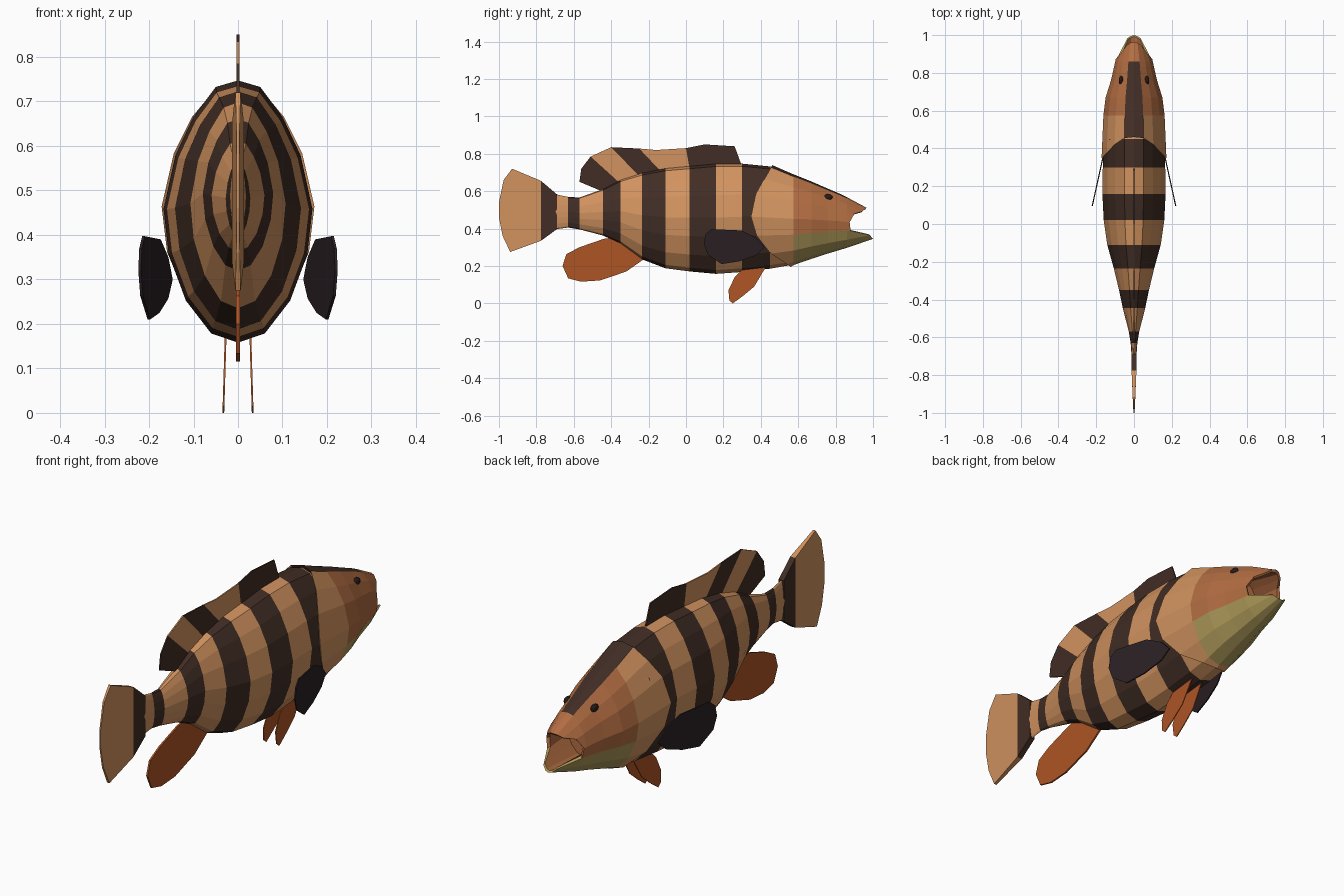
import bpy, bmesh, math

if "Cube" in bpy.data.objects:
    bpy.data.objects.remove(bpy.data.objects["Cube"])

COLORS = {
    "tan": (0.64, 0.29, 0.115),
    "dark_brown": (0.052, 0.026, 0.018),
    "face_brown": (0.45, 0.155, 0.055),
    "jaw_yellow": (0.42, 0.32, 0.10),
    "fin_orange": (0.42, 0.09, 0.018),
    "fin_black": (0.024, 0.015, 0.018),
    "eye_black": (0.02, 0.012, 0.01),
}
MATS = {}
for n, c in COLORS.items():
    MATS[n] = bpy.data.materials.new(n)
    MATS[n].diffuse_color = (*c, 1)
TAN, DARK, FACE, JAW = range(4)


def finish(bm, name, mats):
    bmesh.ops.recalc_face_normals(bm, faces=bm.faces)
    me = bpy.data.meshes.new(name)
    bm.to_mesh(me)
    bm.free()
    for m in mats:
        me.materials.append(MATS[m])
    ob = bpy.data.objects.new(name, me)
    bpy.context.collection.objects.link(ob)
    return ob


# Side and top outline: y, top z, bottom z, half width
PROFILE = [
    (-0.70, 0.585, 0.395, 0.013), (-0.63, 0.57, 0.405, 0.018),
    (-0.57, 0.567, 0.395, 0.028), (-0.445, 0.612, 0.362, 0.06),
    (-0.35, 0.662, 0.318, 0.08), (-0.235, 0.70, 0.233, 0.108),
    (-0.11, 0.725, 0.185, 0.143), (0.02, 0.737, 0.168, 0.162),
    (0.16, 0.75, 0.155, 0.169), (0.30, 0.75, 0.165, 0.167),
    (0.45, 0.735, 0.183, 0.166), (0.575, 0.69, 0.205, 0.162),
    (0.67, 0.652, 0.238, 0.15), (0.76, 0.613, 0.267, 0.122),
    (0.83, 0.583, 0.288, 0.106), (0.88, 0.558, 0.303, 0.095),
    (0.96, 0.513, 0.325, 0.06), (1.0, 0.50, 0.345, 0.042),
]
# Half cross-section from back to belly: x, z, rear edge of gill cover, front edge of mouth
SECTION = [
    (0.0, 1.0, 0.46, 0.965), (0.30, 0.95, 0.455, 0.96), (0.60, 0.72, 0.42, 0.945),
    (0.84, 0.43, 0.375, 0.90), (1.0, 0.02, 0.35, 0.875), (0.93, -0.33, 0.38, 0.88),
    (0.70, -0.68, 0.455, 0.985), (0.36, -0.93, 0.54, 0.995), (0.0, -1.0, 0.56, 1.0),
]


def surf(k, y, s=1.0):
    """Point on the fish surface for section row k at length y."""
    for a, b in zip(PROFILE, PROFILE[1:]):
        if y <= b[0]:
            break
    t = (y - a[0]) / (b[0] - a[0])
    top, bot, hw = (a[i] + (b[i] - a[i]) * t for i in (1, 2, 3))
    mid, h = (top + bot) / 2, (top - bot) / 2
    return (hw * SECTION[k][0] * s, y, mid + h * SECTION[k][1] * s)


def loft(name, halves, color, cap_first, mats):
    """Skin mirrored half rings; color(i, k) picks the material slot."""
    bm = bmesh.new()
    rings = []
    for half in halves:
        full = half + [(-x, y, z) for x, y, z in half[-2:0:-1]]
        rings.append([bm.verts.new(p) for p in full])
    for i, (a, b) in enumerate(zip(rings, rings[1:])):
        for j in range(16):
            n = (j + 1) % 16
            f = bm.faces.new((a[j], a[n], b[n], b[j]))
            f.material_index = color(i, j if j < 8 else 15 - j)
    if cap_first:
        bm.faces.new(rings[0])
    bm.faces.new(rings[-1]).material_index = color(len(rings) - 2, 0)
    return finish(bm, name, mats)


# Striped body: alternate stations are dark bands
ys = [p[0] for p in PROFILE if p[0] < 0.6]
dark_starts = (-0.63, -0.445, -0.235, 0.02, 0.30)
loft("body", [[surf(k, y, 0.99) for k in range(9)] for y in ys],
     lambda i, k: DARK if ys[i] in dark_starts else TAN, True, ["tan", "dark_brown"])

# Head shell with flared gill cover, open jaws and mouth pocket
rear = [s[2] for s in SECTION]
front = [s[3] for s in SECTION]
K = range(9)
head = [[surf(k, rear[k] + 0.01, 0.95) for k in K], [surf(k, rear[k], 1.03) for k in K]]
head += [[surf(k, y) for k in K] for y in (0.575, 0.67, 0.76, 0.83, 0.86)]
head += [[surf(k, front[k]) for k in K],
         [surf(k, front[k] - 0.008, 0.86) for k in K],
         [surf(k, 0.74, 0.68) for k in K]]


def head_color(i, k):
    if k == 0 and i < 6:
        return DARK
    if i < 2:
        return TAN
    return JAW if k >= 5 and i < 8 else FACE


loft("head", head, head_color, False, ["tan", "dark_brown", "face_brown", "jaw_yellow"])

# Eyes
for side in (-1, 1):
    bm = bmesh.new()
    bmesh.ops.create_icosphere(bm, subdivisions=2, radius=0.022)
    for v in bm.verts:
        v.co = (side * 0.068 + v.co.x * 0.6, 0.76 + v.co.y * 1.1, 0.568 + v.co.z * 0.8)
    finish(bm, "eye", ["eye_black"])


def ray_fin(name, rays, colors):
    """Fin from rays (top y, top z, base y, base z, half thickness)."""
    bm = bmesh.new()
    loops = []
    for ty, tz, by, bz, w in rays:
        loops.append([bm.verts.new(p) for p in
                      ((w, ty, tz), (w, by, bz), (-w, by, bz), (-w, ty, tz))])
    for a, b, c in zip(loops, loops[1:], colors):
        for j in range(4):
            n = (j + 1) % 4
            bm.faces.new((a[j], a[n], b[n], b[j])).material_index = c
    bm.faces.new(loops[0]).material_index = colors[0]
    bm.faces.new(loops[-1]).material_index = colors[-1]
    return finish(bm, name, ["tan", "dark_brown"])


# Dorsal fin with slanted bands
ray_fin("dorsal_fin", [
    (0.26, 0.84, 0.30, 0.73, 0.003), (0.10, 0.85, 0.12, 0.73, 0.003),
    (0.0, 0.83, 0.02, 0.715, 0.003), (-0.16, 0.82, -0.08, 0.70, 0.003),
    (-0.25, 0.828, -0.12, 0.69, 0.003), (-0.40, 0.835, -0.24, 0.67, 0.003),
    (-0.51, 0.785, -0.35, 0.64, 0.003), (-0.56, 0.72, -0.40, 0.615, 0.003),
    (-0.57, 0.65, -0.45, 0.60, 0.003),
], [DARK, DARK, TAN, TAN, DARK, TAN, DARK, DARK])

# Tail fin
ray_fin("tail_fin", [
    (-0.69, 0.583, -0.69, 0.397, 0.013), (-0.775, 0.655, -0.775, 0.335, 0.013),
    (-0.93, 0.72, -0.94, 0.275, 0.006), (-0.975, 0.66, -0.98, 0.36, 0.004),
    (-1.0, 0.54, -1.0, 0.46, 0.003),
], [DARK, TAN, TAN, TAN])


def plate_fin(name, outline, x_at, w, mat):
    """Thin fin from a (y, z) outline placed at x_at(y, z)."""
    bm = bmesh.new()
    a = [bm.verts.new((x_at(y, z) + w, y, z)) for y, z in outline]
    b = [bm.verts.new((x_at(y, z) - w, y, z)) for y, z in outline]
    bm.faces.new(a)
    bm.faces.new(b[::-1])
    for j in range(len(a)):
        n = (j + 1) % len(a)
        bm.faces.new((a[j], b[j], b[n], a[n]))
    return finish(bm, name, [mat])


# Anal fin
plate_fin("anal_fin", [
    (-0.22, 0.24), (-0.32, 0.17), (-0.46, 0.123), (-0.56, 0.116), (-0.63, 0.134),
    (-0.66, 0.20), (-0.64, 0.263), (-0.57, 0.30), (-0.44, 0.345), (-0.34, 0.36),
], lambda y, z: 0.0, 0.004, "fin_orange")

# Paired pelvic and pectoral fins
for side, label in ((-1, "left"), (1, "right")):
    plate_fin(label + "_pelvic_fin", [
        (0.43, 0.20), (0.365, 0.09), (0.305, 0.04), (0.25, 0.0), (0.232, 0.015),
        (0.227, 0.07), (0.26, 0.14), (0.31, 0.19),
    ], lambda y, z: side * (0.033 - 0.03 * z), 0.002, "fin_orange")
    plate_fin(label + "_pectoral_fin", [
        (0.095, 0.32), (0.105, 0.37), (0.135, 0.397), (0.297, 0.39), (0.375, 0.35),
        (0.42, 0.30), (0.375, 0.257), (0.285, 0.225), (0.19, 0.21), (0.115, 0.263),
    ], lambda y, z: side * (0.22 - 0.22 * (y - 0.1)), 0.003, "fin_black")

for m in bpy.data.materials:
    if m.users and not m.is_grease_pencil:
        m.use_nodes = True
        m.node_tree.nodes["Principled BSDF"].inputs["Base Color"].default_value = m.diffuse_color
